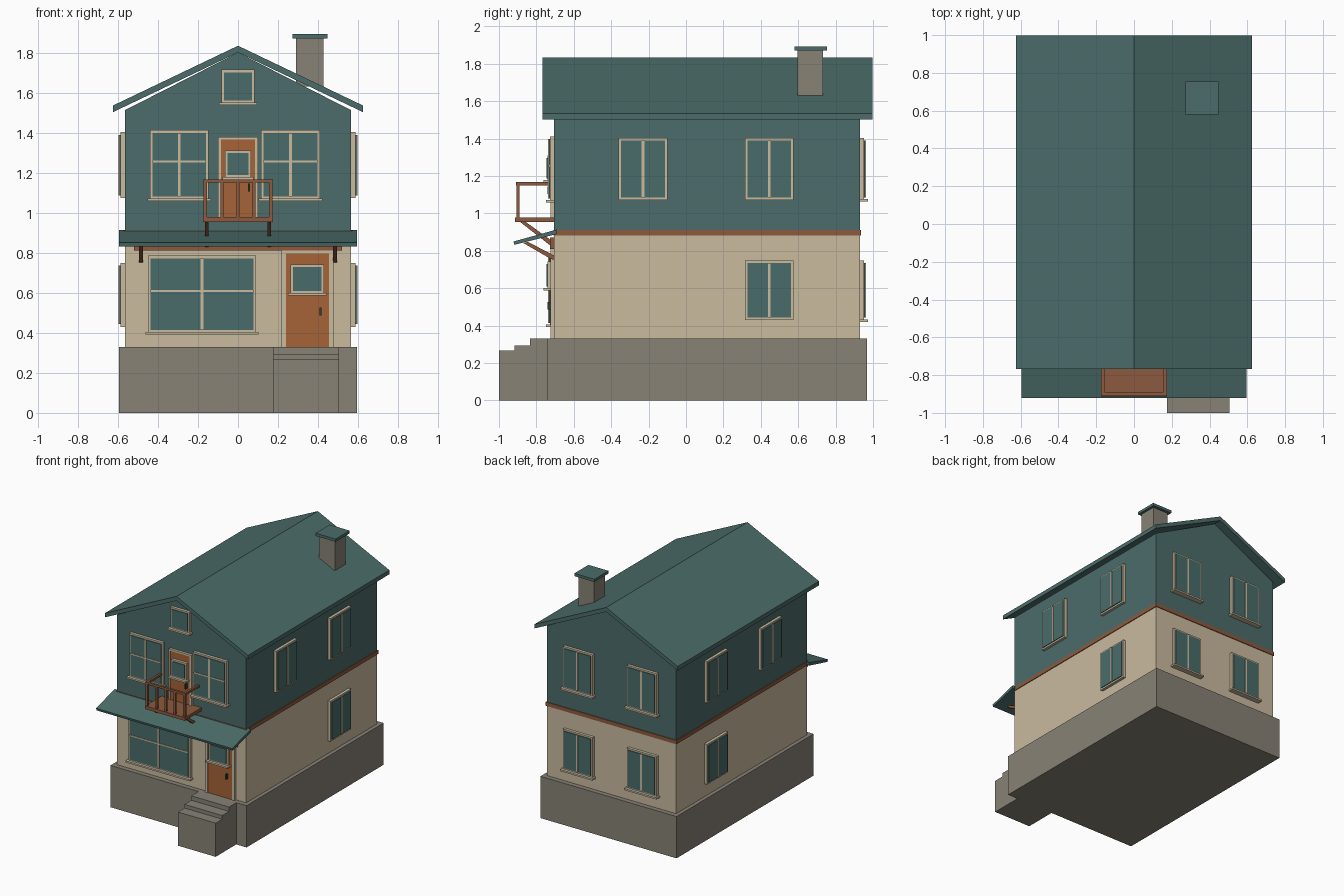
import bpy, bmesh
from mathutils import Matrix, Vector
from math import radians

if "Cube" in bpy.data.objects:
    bpy.data.objects.remove(bpy.data.objects["Cube"])


def material(name, rgb):
    m = bpy.data.materials.new(name)
    m.use_nodes = True
    col = tuple((c / 255) ** 2.2 for c in rgb) + (1,)
    m.diffuse_color = col
    m.node_tree.nodes["Principled BSDF"].inputs["Base Color"].default_value = col
    return m


teal = material("teal paint", (76, 108, 105))
cream = material("cream plaster", (200, 185, 157))
stone = material("grey stone", (134, 129, 117))
wood = material("brown wood", (139, 90, 64))
door_wood = material("orange door wood", (164, 99, 58))
glass = material("teal glass", (74, 108, 106))
dark = material("dark metal", (50, 62, 62))


def finish(name, bm, mat, matrix=None):
    bmesh.ops.recalc_face_normals(bm, faces=bm.faces)
    me = bpy.data.meshes.new(name)
    bm.to_mesh(me)
    bm.free()
    me.materials.append(mat)
    ob = bpy.data.objects.new(name, me)
    bpy.context.collection.objects.link(ob)
    if matrix:
        ob.matrix_world = matrix
    return ob


def boxes(name, mat, items, matrix=None):
    """One object from boxes given as (x0, x1, y0, y1, z0, z1)."""
    bm = bmesh.new()
    for x0, x1, y0, y1, z0, z1 in items:
        m = Matrix.Translation(((x0 + x1) / 2, (y0 + y1) / 2, (z0 + z1) / 2))
        m = m @ Matrix.Diagonal((x1 - x0, y1 - y0, z1 - z0, 1))
        bmesh.ops.create_cube(bm, size=1, matrix=m)
    return finish(name, bm, mat, matrix)


def extrude(name, mat, profile, axis, a, b):
    """Prism: profile in (x, z) along y, or in (y, z) along x."""
    bm = bmesh.new()
    place = (lambda p: (p[0], a, p[1])) if axis == "y" else (lambda p: (a, p[0], p[1]))
    face = bm.faces.new([bm.verts.new(place(p)) for p in profile])
    ext = bmesh.ops.extrude_face_region(bm, geom=[face])
    move = Vector((0, b - a, 0)) if axis == "y" else Vector((b - a, 0, 0))
    bmesh.ops.translate(bm, vec=move, verts=[v for v in ext["geom"] if isinstance(v, bmesh.types.BMVert)])
    return finish(name, bm, mat)


def ring(x0, x1, z0, z1, w, y0, y1):
    """Four boxes around a rectangle, facing -y."""
    return [(x0, x0 + w, y0, y1, z0, z1), (x1 - w, x1, y0, y1, z0, z1),
            (x0 + w, x1 - w, y0, y1, z0, z0 + w), (x0 + w, x1 - w, y0, y1, z1 - w, z1)]


# Wall frames: local x runs along the wall, local -y points outward
WALL_X, FRONT, BACK = 0.565, -0.705, 0.93
front = Matrix.Translation((0, FRONT, 0))
back = Matrix.Translation((0, BACK, 0)) @ Matrix.Rotation(radians(180), 4, "Z")
left = Matrix.Translation((WALL_X, 0, 0)) @ Matrix.Rotation(radians(90), 4, "Z")
right = Matrix.Translation((-WALL_X, 0, 0)) @ Matrix.Rotation(radians(-90), 4, "Z")


def window(name, wall, x0, x1, z0, z1, cross=False, bars=True, sill=True, out=0.0):
    """Casing, glass, sash bars and an optional sill."""
    w, cx, cz = 0.013, (x0 + x1) / 2, (z0 + z1) / 2 + 0.015
    frame = ring(x0, x1, z0, z1, w, -out - 0.022, -out)
    if bars:
        frame.append((cx - 0.007, cx + 0.007, -out - 0.032, -out, z0 + w, z1 - w))
    if cross:
        frame.append((x0 + w, x1 - w, -out - 0.032, -out, cz - 0.005, cz + 0.005))
    if sill:
        frame.append((x0 - 0.012, x1 + 0.012, -out - 0.043, -out, z0 - 0.01, z0 + 0.003))
    boxes(name + "_frame", cream, frame, wall)
    boxes(name + "_glass", glass, [(x0 + w, x1 - w, -out - 0.028, -out - 0.001, z0 + w, z1 - w)], wall)


# Stone base and entrance steps
boxes("foundation", stone, [(-0.595, 0.595, -0.743, 0.968, 0, 0.33)])
extrude("front_steps", stone, [(-0.743, 0), (-1, 0), (-1, 0.266), (-0.918, 0.266), (-0.918, 0.295),
                               (-0.833, 0.295), (-0.833, 0.33), (-0.743, 0.33)], "x", 0.175, 0.505)

# Storeys and the timber band between them
boxes("lower_walls", cream, [(-WALL_X, WALL_X, FRONT, BACK, 0.33, 0.885)])
boxes("timber_band", wood, [(-0.571, 0.571, FRONT - 0.004, BACK + 0.006, 0.882, 0.912)])
extrude("upper_walls", teal, [(-WALL_X, 0.91), (WALL_X, 0.91), (WALL_X, 1.512), (0, 1.8),
                              (-WALL_X, 1.512)], "y", FRONT, BACK)

# Gable roof and chimney
extrude("roof", teal, [(-0.625, 1.502), (0, 1.8), (0.625, 1.502), (0.625, 1.535), (0, 1.834),
                       (-0.625, 1.535)], "y", -0.768, 0.997)
boxes("chimney", stone, [(0.29, 0.428, 0.597, 0.733, 1.63, 1.875)])
boxes("chimney_cap", teal, [(0.272, 0.447, 0.58, 0.755, 1.87, 1.892)])

# Front awning with ledger and braces
extrude("awning", teal, [(-0.69, 0.89), (-0.918, 0.832), (-0.922, 0.85), (-0.69, 0.914)], "x", -0.595, 0.595)
boxes("awning_ledger", wood, [(-0.52, 0.52, -0.727, FRONT, 0.81, 0.87)])
for s, side in ((-1, "right"), (1, "left")):
    extrude(side + "_awning_brace", wood, [(-0.705, 0.752), (-0.725, 0.758), (-0.87, 0.842),
                                           (-0.845, 0.848), (-0.705, 0.775)], "x", s * 0.475, s * 0.495)
    extrude(side + "_balcony_brace", wood, [(-0.705, 0.82), (-0.725, 0.828), (-0.885, 0.953),
                                            (-0.855, 0.953), (-0.705, 0.845)], "x", s * 0.147, s * 0.166)

# Balcony: floor, rails and posts
boxes("balcony_floor", wood, [(-0.175, 0.175, -0.913, FRONT, 0.953, 0.978)])
boxes("balcony_rails", wood, [(-0.175, 0.175, -0.908, -0.89, 1.15, 1.167)]
      + [(min(a, b), max(a, b), -0.89, FRONT, 1.15, 1.167) for a, b in ((0.157, 0.175), (-0.157, -0.175))])
boxes("balcony_posts", wood, [(x - 0.008, x + 0.008, -0.907, -0.891, 0.975, 1.152)
                              for x in (-0.164, -0.08, 0, 0.08, 0.164)])


# Doors
def door(name, x0, x1, z0, z1, trim, handle_x, handle_z):
    boxes(name + "_frame", cream, [(x0 - trim, x0, -0.02, 0, z0, z1 + 0.013),
                                   (x1, x1 + trim, -0.02, 0, z0, z1 + 0.013),
                                   (x0, x1, -0.02, 0, z1, z1 + 0.013)], front)
    boxes(name, door_wood, [(x0, x1, -0.014, 0, z0, z1)], front)
    boxes(name + "_handle", dark, [(handle_x - 0.005, handle_x + 0.005, -0.036, -0.014,
                                    handle_z - 0.02, handle_z + 0.02)], front)


door("front_door", 0.24, 0.455, 0.33, 0.797, 0.022, 0.412, 0.507)
window("front_door_window", front, 0.262, 0.43, 0.597, 0.742, bars=False, out=0.013)
door("balcony_door", -0.085, 0.085, 0.978, 1.365, 0.014, 0.055, 1.125)
window("balcony_door_window", front, -0.066, 0.066, 1.175, 1.31, bars=False, out=0.013)

# Front windows
window("shop_window", front, -0.45, 0.09, 0.402, 0.785, cross=True)
window("upper_right_window", front, -0.44, -0.147, 1.068, 1.412, cross=True)
window("upper_left_window", front, 0.115, 0.41, 1.068, 1.412, cross=True)
window("attic_window", front, -0.083, 0.083, 1.548, 1.714, bars=False)

# Side and back windows
UPPER, LOWER = (1.073, 1.402), (0.43, 0.748)
for wall, label, s in ((left, "left", 1), (right, "right", -1)):
    for part, c, z in (("upper_front", -0.23, UPPER), ("upper_rear", 0.445, UPPER), ("lower_rear", 0.445, LOWER)):
        window(f"{label}_{part}_window", wall, s * c - 0.13, s * c + 0.13, *z, sill=False)
for c, label in ((-0.28, "left"), (0.28, "right")):
    for z, level in ((UPPER, "upper"), (LOWER, "lower")):
        window(f"back_{level}_{label}_window", back, c - 0.13, c + 0.13, *z)
